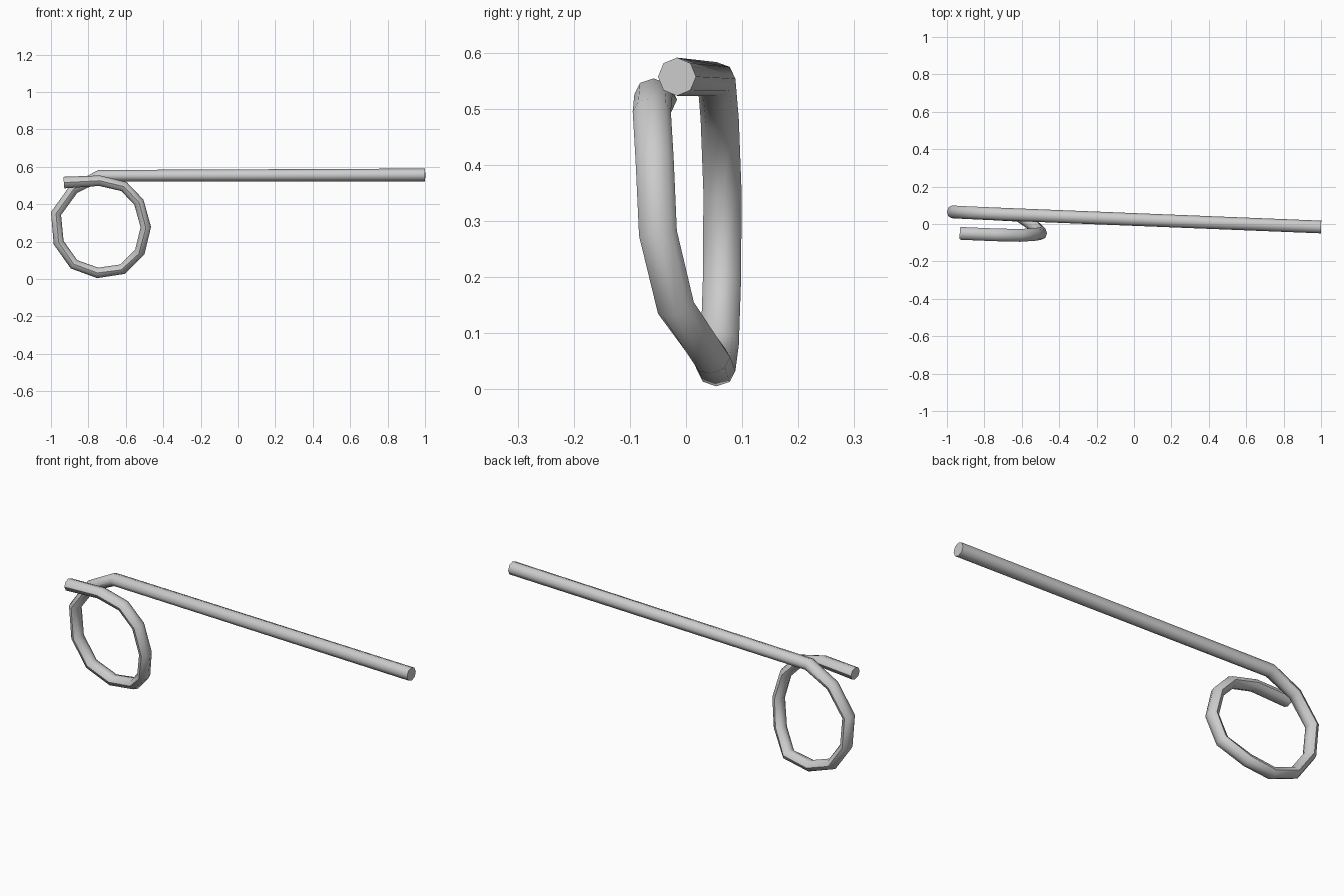
import bpy, bmesh, math
from mathutils import Vector

if "Cube" in bpy.data.objects:
    bpy.data.objects.remove(bpy.data.objects["Cube"])

# Centre line: long straight arm, one turn of coil, short arm
path = [Vector(p) for p in (
    (1.0, -0.016, 0.557), (-0.74, 0.054, 0.553), (-0.878, 0.060, 0.482),
    (-0.973, 0.065, 0.350), (-0.959, 0.064, 0.195), (-0.877, 0.060, 0.079),
    (-0.75, 0.054, 0.033), (-0.617, 0.046, 0.053), (-0.525, -0.018, 0.145),
    (-0.493, -0.050, 0.278), (-0.530, -0.056, 0.411), (-0.610, -0.061, 0.495),
    (-0.74, -0.058, 0.526), (-0.93, -0.050, 0.516))]
SIDES, R = 8, 0.034
last = len(path) - 1

# Sweep an octagon along the centre line
bm = bmesh.new()
rings = []
for i, p in enumerate(path):
    a, b = path[max(i - 1, 0)], path[min(i + 1, last)]
    t = ((p - a).normalized() + (b - p).normalized()).normalized()
    n = Vector((0, 1, 0))
    n = (n - t * n.dot(t)).normalized()
    up = t.cross(n)
    # the bent wire is slightly thinner in the plane of the coil
    flat = R if i == 0 else 0.031 if i in (1, last) else 0.028
    rings.append([bm.verts.new(p + n * R * math.cos(k * math.tau / SIDES)
                               + up * flat * math.sin(k * math.tau / SIDES))
                  for k in range(SIDES)])
for r0, r1 in zip(rings, rings[1:]):
    for k in range(SIDES):
        j = (k + 1) % SIDES
        bm.faces.new((r0[k], r0[j], r1[j], r1[k]))
bm.faces.new(rings[0])
bm.faces.new(rings[-1])
bmesh.ops.recalc_face_normals(bm, faces=bm.faces)

mesh = bpy.data.meshes.new("spring_wire")
bm.to_mesh(mesh)
bm.free()
wire = bpy.data.objects.new("spring_wire", mesh)
bpy.context.collection.objects.link(wire)
bpy.context.view_layer.objects.active = wire
wire.select_set(True)
bpy.ops.object.shade_smooth_by_angle(angle=math.radians(50))
